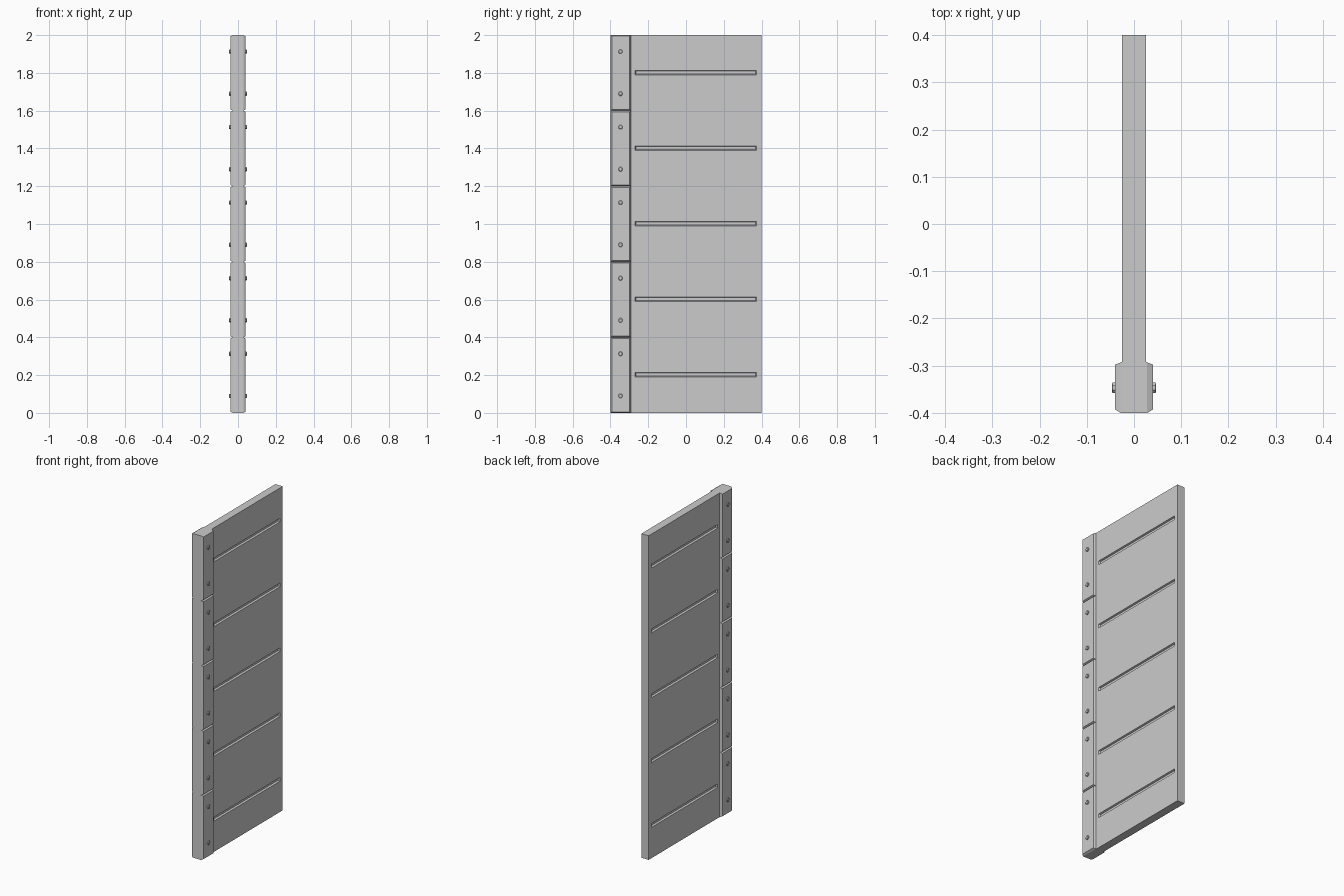
import bpy, bmesh
from math import pi, cos, sin

if "Cube" in bpy.data.objects:
    bpy.data.objects.remove(bpy.data.objects["Cube"])


def loft(bm, rings):
    """Skin a closed solid through rings of equal point count."""
    rows = [[bm.verts.new(p) for p in ring] for ring in rings]
    n = len(rows[0])
    for a, b in zip(rows, rows[1:]):
        for i in range(n):
            j = (i + 1) % n
            bm.faces.new((a[i], a[j], b[j], b[i]))
    bm.faces.new(rows[0][::-1])
    bm.faces.new(rows[-1])


def rect(x, y0, y1, z0, z1):
    return [(x, y0, z0), (x, y1, z0), (x, y1, z1), (x, y0, z1)]


def disc(x, y, z, r, n=8):
    return [(x, y + r * cos((i + .5) * 2 * pi / n), z + r * sin((i + .5) * 2 * pi / n))
            for i in range(n)]


def finish(name, bm):
    bmesh.ops.recalc_face_normals(bm, faces=bm.faces)
    mesh = bpy.data.meshes.new(name)
    bm.to_mesh(mesh)
    bm.free()
    ob = bpy.data.objects.new(name, mesh)
    bpy.context.collection.objects.link(ob)
    return ob


# Door panel
bm = bmesh.new()
loft(bm, [rect(-.025, -.4, .4, 0, 2), rect(.025, -.4, .4, 0, 2)])
panel = finish("door_panel", bm)

# Tapered groove cutters on both faces
bm = bmesh.new()
for k in range(5):
    z = .2 + .4 * k
    for s in (-1, 1):
        loft(bm, [rect(s * .035, -.276, .379, z - .016, z + .018),
                  rect(s * .025, -.271, .374, z - .010, z + .013),
                  rect(s * .015, -.266, .369, z - .005, z + .010)])
cutter = finish("groove_cutter", bm)
cutter.hide_render = True
cutter.hide_set(True)
mod = panel.modifiers.new("grooves", 'BOOLEAN')
mod.operation = 'DIFFERENCE'
mod.solver = 'EXACT'
mod.object = cutter

# Bevelled hinge-edge plates and their rivets
for k in range(5):
    z = .4 * k
    plates, rivets = bmesh.new(), bmesh.new()
    for s in (-1, 1):
        loft(plates, [rect(s * .024, -.4, -.292, z, z + .4),
                      rect(s * .028, -.4, -.293, z, z + .4),
                      rect(s * .04, -.393, -.298, z + .006, z + .394)])
        for dz in (.09, .313):
            loft(rivets, [disc(s * .038, -.347, z + dz, .012),
                          disc(s * .045, -.347, z + dz, .012),
                          disc(s * .047, -.347, z + dz, .009)])
    finish(f"edge_plate_{k + 1}", plates)
    finish(f"edge_rivets_{k + 1}", rivets)
